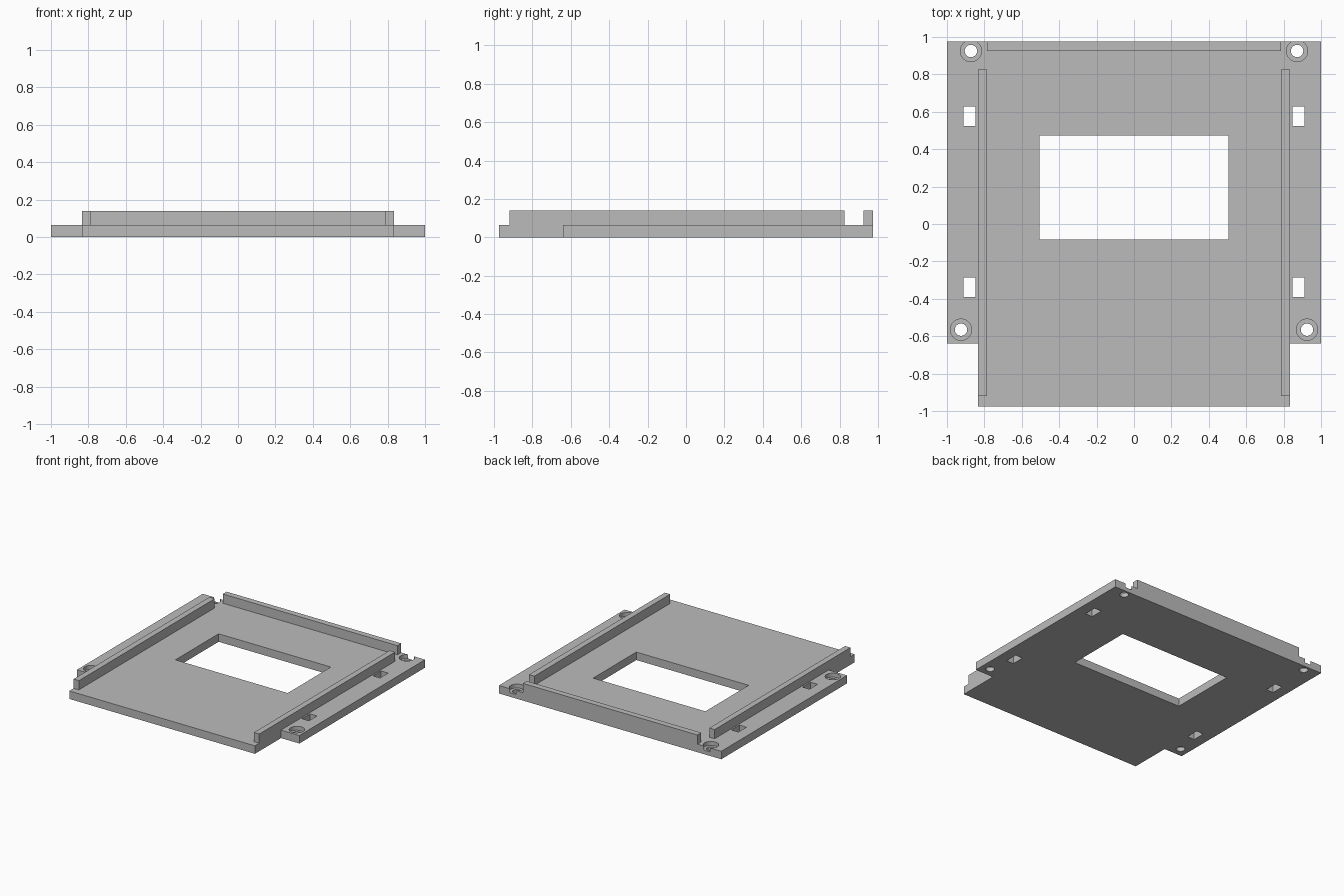
import bpy
import bmesh

cube = bpy.data.objects.get("Cube")
if cube:
    bpy.data.objects.remove(cube, do_unlink=True)

GREY = (0.5, 0.5, 0.5, 1)
grey = bpy.data.materials.new("plain grey")
grey.use_nodes = True
grey.diffuse_color = GREY
grey.node_tree.nodes["Principled BSDF"].inputs["Base Color"].default_value = GREY

THICK, TOP = 0.065, 0.14


def finish(name, bm):
    bmesh.ops.recalc_face_normals(bm, faces=bm.faces)
    mesh = bpy.data.meshes.new(name)
    bm.to_mesh(mesh)
    bm.free()
    mesh.materials.append(grey)
    ob = bpy.data.objects.new(name, mesh)
    bpy.context.collection.objects.link(ob)
    return ob


def prism(name, outline, z0, z1):
    bm = bmesh.new()
    face = bm.faces.new([bm.verts.new((x, y, z0)) for x, y in outline])
    new = bmesh.ops.extrude_face_region(bm, geom=[face])["geom"]
    verts = [v for v in new if isinstance(v, bmesh.types.BMVert)]
    bmesh.ops.translate(bm, verts=verts, vec=(0, 0, z1 - z0))
    return finish(name, bm)


def box(name, x0, x1, y0, y1, z0, z1):
    return prism(name, [(x0, y0), (x1, y0), (x1, y1), (x0, y1)], z0, z1)


def cylinder(name, x, y, radius, z0, z1):
    bm = bmesh.new()
    bmesh.ops.create_cone(bm, cap_ends=True, segments=48, radius1=radius,
                          radius2=radius, depth=z1 - z0)
    bmesh.ops.translate(bm, verts=bm.verts, vec=(x, y, (z0 + z1) / 2))
    return finish(name, bm)


# Base plate: wide body with a narrower front tongue
half = [(0.835, -0.975), (0.835, -0.64), (1, -0.64), (1, 0.975)]
plate = prism("base_plate", half + [(-x, y) for x, y in reversed(half)], 0, THICK)

# Openings: window, side slots and counterbored screw holes
cutters = [box("window_cutter", -0.505, 0.505, -0.083, 0.472, -0.1, 0.2)]
for side in (-1, 1):
    for y in (-0.337, 0.576):
        x = side * 0.879
        cutters.append(box("slot_cutter", x - 0.032, x + 0.032,
                           y - 0.052, y + 0.052, -0.1, 0.2))
    for x, y in ((0.925, -0.565), (0.872, 0.925)):
        cutters.append(cylinder("hole_cutter", side * x, y, 0.033, -0.1, 0.2))
        cutters.append(cylinder("bore_cutter", side * x, y, 0.057, 0.033, 0.2))

bpy.context.view_layer.objects.active = plate
for cutter in cutters:
    cutter.hide_render = True
    mod = plate.modifiers.new("cut", "BOOLEAN")
    mod.operation = "DIFFERENCE"
    mod.solver = "EXACT"
    mod.object = cutter
    bpy.ops.object.modifier_apply(modifier=mod.name)
    bpy.data.objects.remove(cutter, do_unlink=True)

# Raised guide rails
box("left_rail", 0.787, 0.835, -0.92, 0.825, THICK, TOP)
box("right_rail", -0.835, -0.787, -0.92, 0.825, THICK, TOP)
box("back_rail", -0.785, 0.785, 0.926, 0.975, THICK, TOP)
